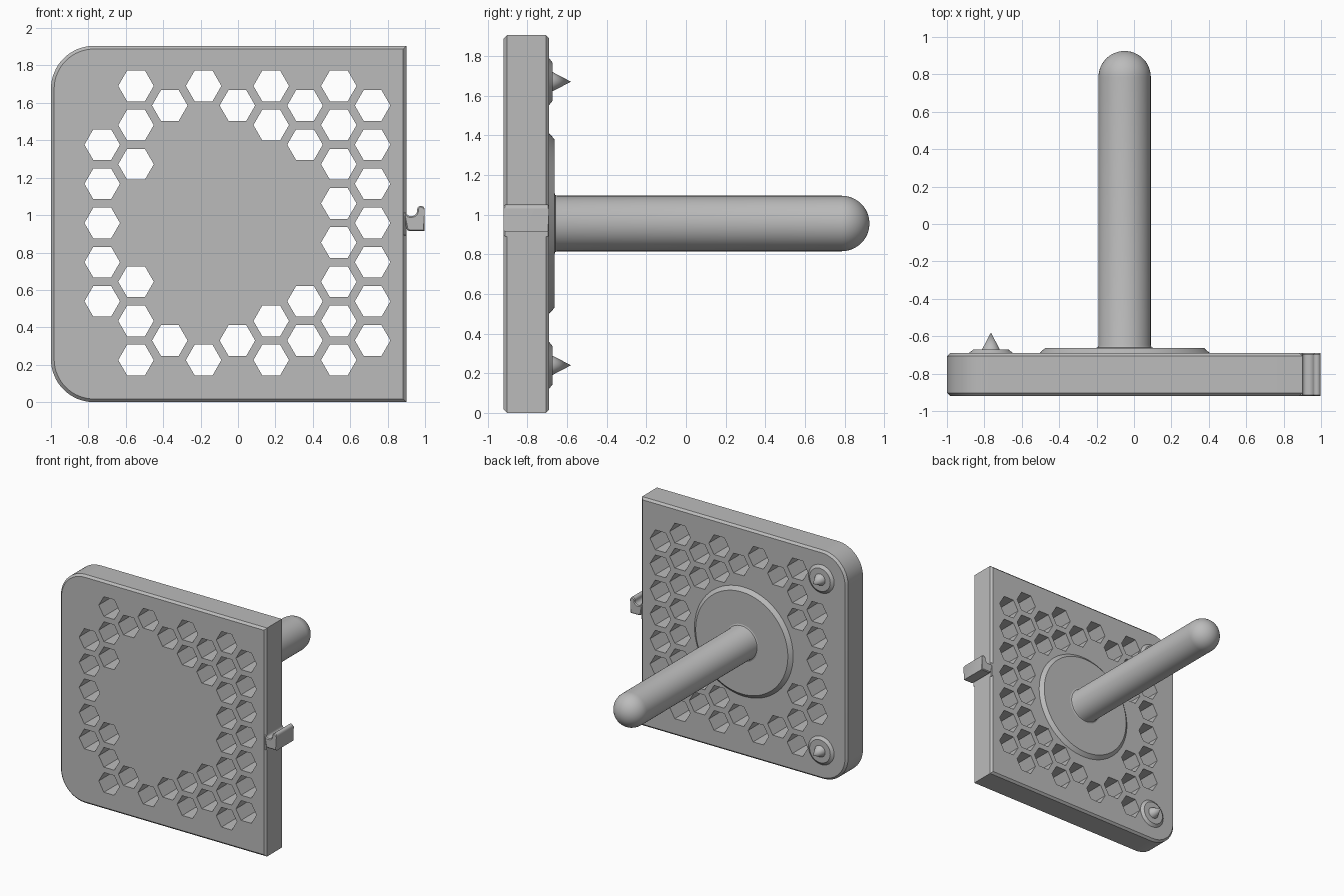
import bpy, bmesh, math
from math import sin, cos, pi, radians, hypot

if "Cube" in bpy.data.objects:
    bpy.data.objects.remove(bpy.data.objects["Cube"], do_unlink=True)

GREY = (0.5, 0.5, 0.5, 1)
grey = bpy.data.materials.new("plain_grey")
grey.use_nodes = True
grey.diffuse_color = GREY
grey.node_tree.nodes["Principled BSDF"].inputs["Base Color"].default_value = GREY

FRONT, BACK = -0.92, -0.69      # plate thickness along y
MID_X, MID_Z = -0.05, 0.955     # axis of the rod


def finish(name, bm, smooth=True):
    bmesh.ops.recalc_face_normals(bm, faces=bm.faces)
    mesh = bpy.data.meshes.new(name)
    bm.to_mesh(mesh)
    bm.free()
    mesh.materials.append(grey)
    obj = bpy.data.objects.new(name, mesh)
    bpy.context.collection.objects.link(obj)
    if smooth:
        bpy.ops.object.select_all(action='DESELECT')
        obj.select_set(True)
        bpy.context.view_layer.objects.active = obj
        bpy.ops.object.shade_smooth_by_angle(angle=radians(30))
    return obj


def add_prism(bm, outline, y0, y1):
    """Extrude an x-z outline along y."""
    face = bm.faces.new([bm.verts.new((x, y0, z)) for x, z in outline])
    out = bmesh.ops.extrude_face_region(bm, geom=[face], use_keep_orig=True)
    verts = [g for g in out["geom"] if isinstance(g, bmesh.types.BMVert)]
    bmesh.ops.translate(bm, verts=verts, vec=(0, y1 - y0, 0))


def chamfered_prism(name, outline, y0, y1, chamfer):
    bm = bmesh.new()
    add_prism(bm, outline, y0, y1)
    bmesh.ops.recalc_face_normals(bm, faces=bm.faces)
    rims = [e for e in bm.edges if abs(e.verts[0].co.y - e.verts[1].co.y) < 1e-5]
    bmesh.ops.bevel(bm, geom=rims, offset=chamfer, segments=1, affect='EDGES')
    return finish(name, bm)


def arc(cx, cz, r, a0, a1, n):
    steps = [radians(a0 + (a1 - a0) * i / n) for i in range(n + 1)]
    return [(cx + r * cos(a), cz + r * sin(a)) for a in steps]


def lathe(name, profile, x, z, sides=64):
    """Spin a (radius, y) profile around an axis along y."""
    bm = bmesh.new()
    verts = [bm.verts.new((r, y, 0)) for r, y in profile]
    edges = [bm.edges.new(pair) for pair in zip(verts, verts[1:])]
    bmesh.ops.spin(bm, geom=verts + edges, cent=(0, 0, 0), axis=(0, 1, 0),
                   angle=2 * pi, steps=sides)
    bmesh.ops.remove_doubles(bm, verts=bm.verts, dist=1e-5)
    bmesh.ops.translate(bm, verts=bm.verts, vec=(x, 0, z))
    return finish(name, bm)


# Plate, rounded on its right side only
R, TOP, EDGE = 0.23, 1.905, 0.9
outline = [(EDGE, 0), (EDGE, TOP)]
outline += arc(R - 1, TOP - R, R, 90, 180, 16)
outline += arc(R - 1, R, R, 180, 270, 16)
plate = chamfered_prism("plate", outline, FRONT, BACK, 0.017)

# Hexagonal holes: honeycomb grid, kept clear of the disc and the corner studs
STEP_X, STEP_Z = 0.1807, 0.1047
STUDS = [(-0.765, 1.67), (-0.765, 0.24)]
bm = bmesh.new()
for col in range(9):
    for row in range((col + 1) % 2, 15, 2):
        x = -0.726 + col * STEP_X
        z = 0.225 + row * STEP_Z
        clear = hypot(x - MID_X, z - MID_Z) > 0.55
        if clear and all(hypot(x - sx, z - sz) > 0.2 for sx, sz in STUDS):
            add_prism(bm, arc(x, z, 0.095, 0, 300, 5), FRONT - 0.1, BACK + 0.1)
cutter = finish("hole_cutter", bm, smooth=False)
cutter.hide_render = True
cut = plate.modifiers.new("holes", 'BOOLEAN')
cut.operation = 'DIFFERENCE'
cut.solver = 'EXACT'
cut.object = cutter
bpy.ops.object.select_all(action='DESELECT')
plate.select_set(True)
bpy.context.view_layer.objects.active = plate
bpy.ops.object.modifier_apply(modifier="holes")
bpy.data.objects.remove(cutter, do_unlink=True)

# Latch hook on the straight edge
hook = [(0.88, 0.89), (0.9, 0.89)] + arc(0.92, 0.934, 0.02, 180, 270, 4)
hook += [(0.998, 0.914), (0.998, 1.03)]
hook += arc(0.978, 1.03, 0.02, 0, 180, 8)
hook += arc(0.928, 1.025, 0.03, 0, -90, 5)
hook += [(0.92, 0.995)] + arc(0.92, 1.015, 0.02, 260, 180, 4) + [(0.88, 1.015)]
chamfered_prism("latch_hook", hook, FRONT, BACK, 0.007)

# Round disc behind the plate
lathe("disc", [(0, BACK - 0.01), (0.455, BACK - 0.01), (0.455, BACK),
               (0.425, -0.663), (0, -0.663)], MID_X, MID_Z, 96)

# Rod with a small fillet at its foot and a domed end
RAD, END = 0.14, 0.925
rod = [(RAD + 0.015, -0.67), (RAD + 0.015, -0.663), (RAD + 0.004, -0.659), (RAD, -0.648)]
rod += [(RAD * cos(i * pi / 24), END - RAD + RAD * sin(i * pi / 24)) for i in range(12)]
rod += [(0, END)]
lathe("rod", rod, MID_X, MID_Z)

# Corner studs with pointed tips
for place, (sx, sz) in zip(("upper", "lower"), STUDS):
    lathe(place + "_stud", [(0, BACK - 0.01), (0.118, BACK - 0.01), (0.118, BACK),
                            (0.095, -0.672), (0, -0.672)], sx, sz, 48)
    lathe(place + "_spike", [(0, -0.68), (0.05, -0.68), (0.048, -0.672),
                             (0, -0.58)], sx, sz, 32)
